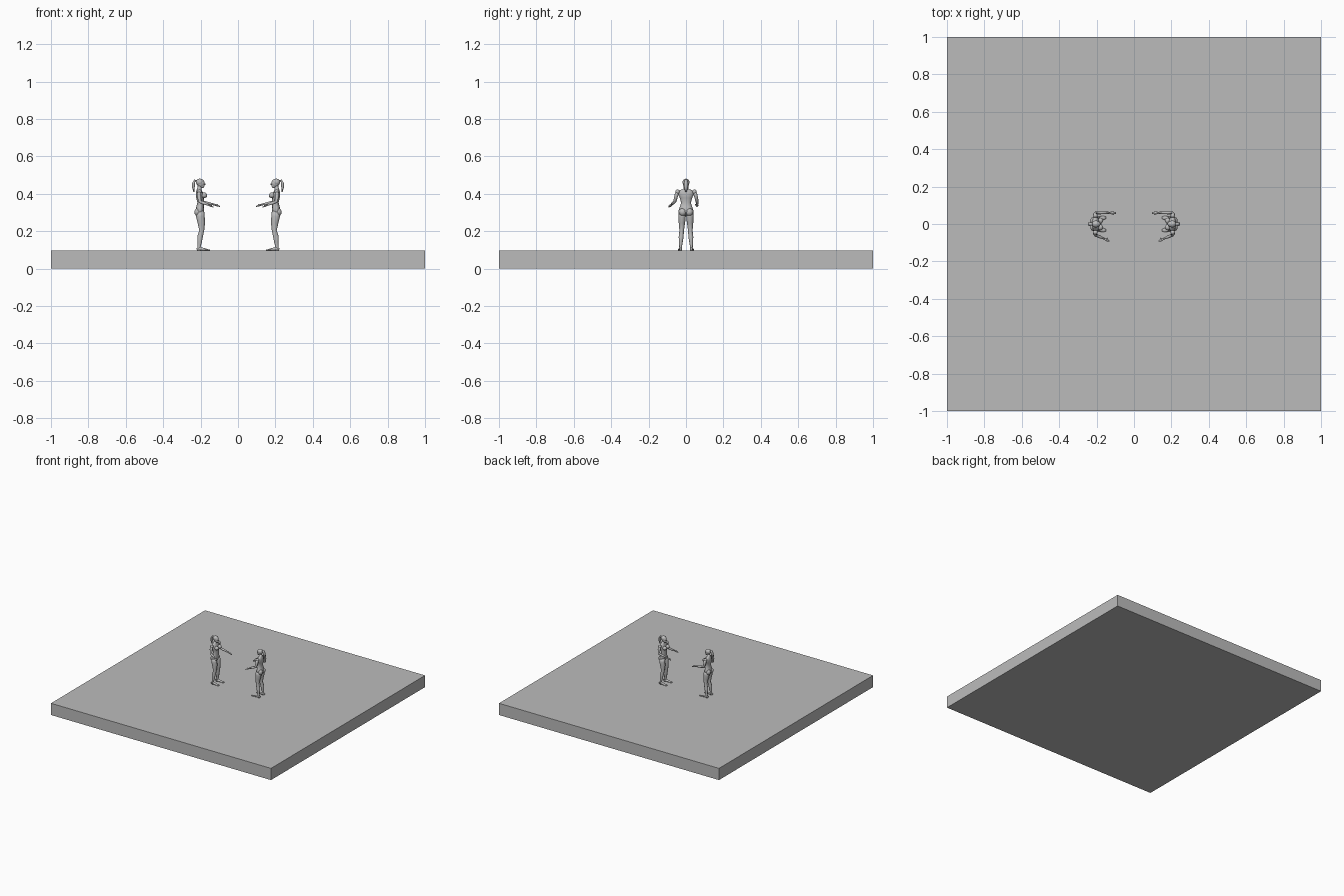
import bpy, bmesh, math
from mathutils import Vector, Matrix

if "Cube" in bpy.data.objects:
    bpy.data.objects.remove(bpy.data.objects["Cube"])

grey = bpy.data.materials.new("stone_grey")
grey.use_nodes = True
grey.diffuse_color = (0.5, 0.5, 0.5, 1)
bsdf = next(n for n in grey.node_tree.nodes if n.type == 'BSDF_PRINCIPLED')
bsdf.inputs["Base Color"].default_value = (0.5, 0.5, 0.5, 1)

FLOOR = 0.096


def finish(name, bm, side=1, smooth=True):
    """Mirror to the requested figure and make the object."""
    bmesh.ops.scale(bm, vec=(side, 1, 1), verts=bm.verts)
    bmesh.ops.recalc_face_normals(bm, faces=bm.faces)
    for f in bm.faces:
        f.smooth = smooth
    mesh = bpy.data.meshes.new(name)
    bm.to_mesh(mesh)
    bm.free()
    mesh.materials.append(grey)
    ob = bpy.data.objects.new(name, mesh)
    bpy.context.collection.objects.link(ob)


def loft(bm, stations, n=12):
    """Skin elliptical rings; each station is x, y, z, width, depth."""
    pts = [Vector(s[:3]) for s in stations]
    rings = []
    for i, s in enumerate(stations):
        t = (pts[min(i + 1, len(pts) - 1)] - pts[max(i - 1, 0)]).normalized()
        u = Vector((0, 1, 0))
        u = (u - t * u.dot(t)).normalized()
        v = t.cross(u)
        rings.append([bm.verts.new(pts[i] + u * s[3] * math.cos(a) + v * s[4] * math.sin(a))
                      for a in (2 * math.pi * k / n for k in range(n))])
    for a, b in zip(rings, rings[1:]):
        for k in range(n):
            bm.faces.new((a[k], a[(k + 1) % n], b[(k + 1) % n], b[k]))
    bm.faces.new(rings[0])
    bm.faces.new(rings[-1])


def ball(bm, centre, size):
    m = Matrix.Translation(centre) @ Matrix.Diagonal((*size, 1))
    bmesh.ops.create_uvsphere(bm, u_segments=14, v_segments=9, radius=1, matrix=m)


def figure(side, label):
    # Torso with neck, bust and seat
    bm = bmesh.new()
    loft(bm, [(.204, 0, .284, .022, .014), (.205, 0, .305, .041, .024),
              (.203, 0, .328, .034, .020), (.200, 0, .353, .026, .017),
              (.203, 0, .380, .034, .020), (.206, 0, .402, .043, .020),
              (.208, 0, .418, .036, .014), (.207, 0, .426, .014, .012),
              (.203, 0, .446, .011, .011)], 16)
    for y in (-.018, .018):
        ball(bm, (.181, y, .392), (.017, .016, .015))
        ball(bm, (.215, y, .302), (.019, .020, .021))
    finish(label + "_torso", bm, side)

    # Head, jaw and nose
    bm = bmesh.new()
    ball(bm, (.199, 0, .456), (.021, .017, .023))
    ball(bm, (.192, 0, .443), (.013, .012, .013))
    ball(bm, (.177, 0, .451), (.004, .003, .004))
    finish(label + "_head", bm, side)

    # Hair cap and ponytail
    bm = bmesh.new()
    ball(bm, (.204, 0, .462), (.022, .019, .019))
    loft(bm, [(.218, 0, .468, .005, .005), (.231, 0, .471, .009, .006),
              (.238, 0, .455, .012, .008), (.238, 0, .432, .010, .007),
              (.236, 0, .409, .003, .002)], 10)
    finish(label + "_hair", bm, side)

    # Legs and feet
    for y, word in ((-1, "front"), (1, "back")):
        bm = bmesh.new()
        loft(bm, [(.203, y * .020, .306, .019, .022), (.201, y * .021, .278, .020, .023),
                  (.196, y * .022, .245, .017, .020), (.194, y * .023, .203, .012, .013),
                  (.203, y * .026, .170, .013, .015), (.205, y * .028, .140, .010, .011),
                  (.208, y * .029, .115, .007, .008), (.208, y * .029, FLOOR, .008, .010)])
        finish(f"{label}_{word}_leg", bm, side)
        bm = bmesh.new()
        loft(bm, [(.221, y * .029, .103, .006, .006), (.205, y * .029, .107, .008, .010),
                  (.182, y * .031, .103, .010, .007), (.163, y * .033, .100, .011, .004),
                  (.150, y * .033, .099, .006, .003)])
        finish(f"{label}_{word}_foot", bm, side)

    # Arms: one reaches straight ahead, the other opens outward
    for y, word, wrist, tip in ((1, "back", (.128, .060, .343), (.096, .058, .332)),
                                (-1, "front", (.157, -.079, .341), (.133, -.092, .329))):
        bm = bmesh.new()
        ball(bm, (.207, y * .045, .410), (.013, .012, .013))
        elbow = Vector((.204, y * .060, .358))
        wrist, tip = Vector(wrist), Vector(tip)
        mid = elbow.lerp(wrist, .35)
        loft(bm, [(.207, y * .046, .412, .010, .011), (.208, y * .052, .390, .010, .011),
                  (*elbow, .008, .009), (*mid, .008, .009), (*wrist, .005, .005)], 10)
        finish(f"{label}_{word}_arm", bm, side)
        # Hand with a thumb
        bm = bmesh.new()
        palm, knuckle = wrist.lerp(tip, .35), wrist.lerp(tip, .65)
        loft(bm, [(*wrist, .005, .005), (*palm, .008, .005), (*knuckle, .007, .004),
                  (*tip, .003, .002)], 8)
        thumb = palm + Vector((-.010, -y * .010, .004))
        loft(bm, [(*palm, .003, .003), (*thumb, .002, .002)], 6)
        finish(f"{label}_{word}_hand", bm, side)


# Square base slab
bm = bmesh.new()
bmesh.ops.create_cube(bm, size=1, matrix=Matrix.Translation((0, 0, FLOOR / 2))
                      @ Matrix.Diagonal((2, 2, FLOOR, 1)))
finish("base_slab", bm, smooth=False)

# Two figures facing each other
figure(1, "left_figure")
figure(-1, "right_figure")
